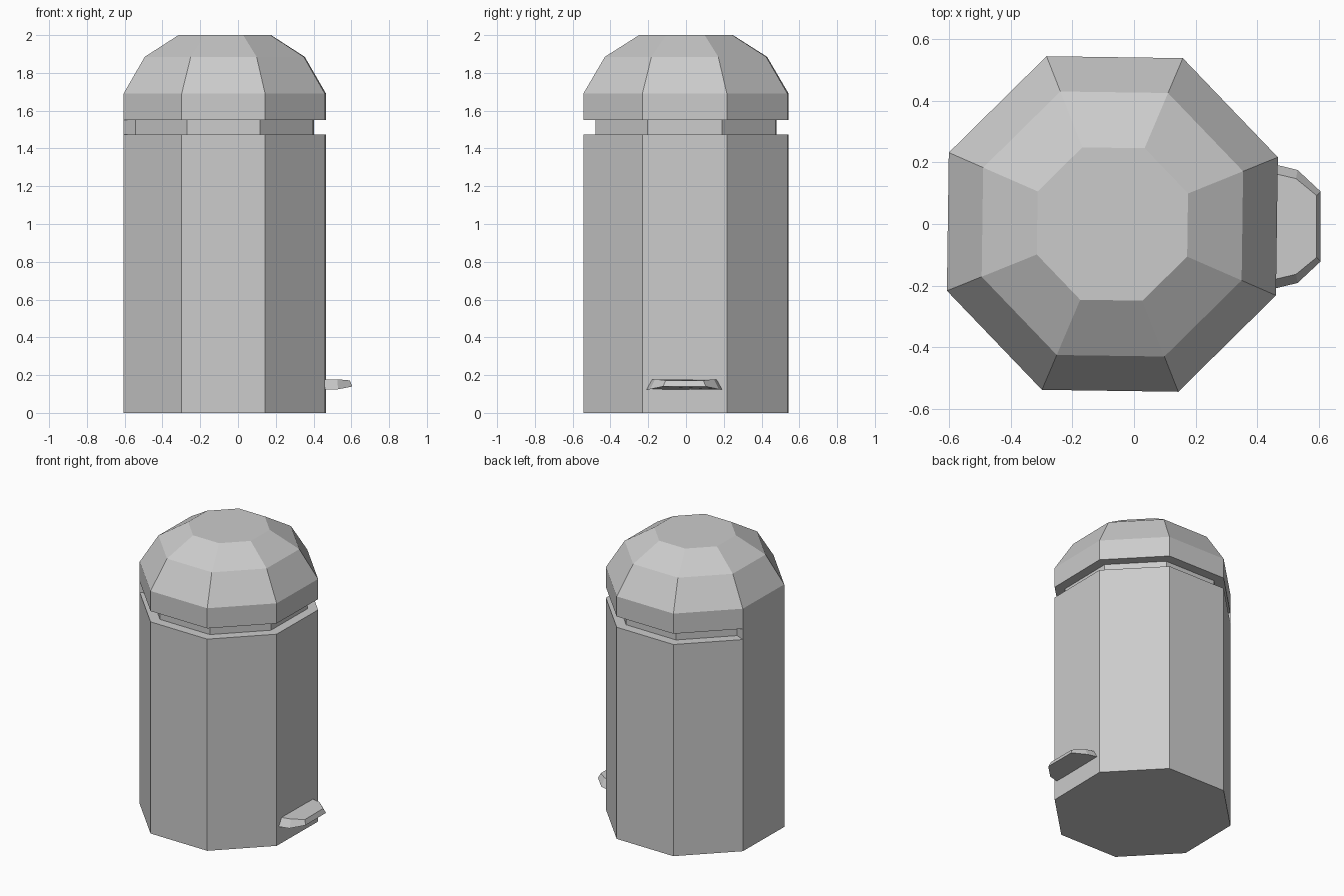
import bpy, bmesh
from math import cos, sin, radians

if "Cube" in bpy.data.objects:
    bpy.data.objects.remove(bpy.data.objects["Cube"])

CX, RX, RY, TILT = -0.07, 0.577, 0.585, -0.8


def octagon(scale, z):
    angles = [radians(22.5 + TILT + 45 * i) for i in range(8)]
    return [(CX + RX * scale * cos(a), RY * scale * sin(a), z) for a in angles]


def loft(name, rings):
    """Skin a stack of equal-sized rings and cap both ends."""
    bm = bmesh.new()
    loops = [[bm.verts.new(p) for p in ring] for ring in rings]
    n = len(loops[0])
    for a, b in zip(loops, loops[1:]):
        for i in range(n):
            j = (i + 1) % n
            bm.faces.new((a[i], a[j], b[j], b[i]))
    bm.faces.new(loops[0][::-1])
    bm.faces.new(loops[-1])
    bmesh.ops.recalc_face_normals(bm, faces=bm.faces)
    mesh = bpy.data.meshes.new(name)
    bm.to_mesh(mesh)
    bm.free()
    obj = bpy.data.objects.new(name, mesh)
    bpy.context.collection.objects.link(obj)
    return obj


# Bin body stepping in to the recessed neck
loft("bin_body", [octagon(1, 0), octagon(1, 1.475),
                  octagon(0.88, 1.475), octagon(0.88, 1.55)])

# Faceted domed lid
loft("lid", [octagon(s, z) for s, z in
             [(1, 1.55), (1, 1.69), (0.79, 1.885), (0.457, 2.0)]])

# Hinge filling the gap on the -x face
def hinge_ring(z):
    outer, inner = octagon(1, z), octagon(0.88, z)
    return [outer[3], outer[4], inner[4], inner[3]]

loft("hinge", [hinge_ring(1.475), hinge_ring(1.55)])

# Foot pedal with chamfered corners and a bevelled top
def pedal_ring(half):
    return [(x, -y - 0.008, z) for x, y, z in half] + \
           [(x, y - 0.008, z) for x, y, z in reversed(half)]

loft("pedal", [
    pedal_ring([(0.44, 0.205, 0.125), (0.53, 0.183, 0.125), (0.605, 0.113, 0.14)]),
    pedal_ring([(0.44, 0.175, 0.178), (0.525, 0.155, 0.178), (0.592, 0.1, 0.172)]),
])
